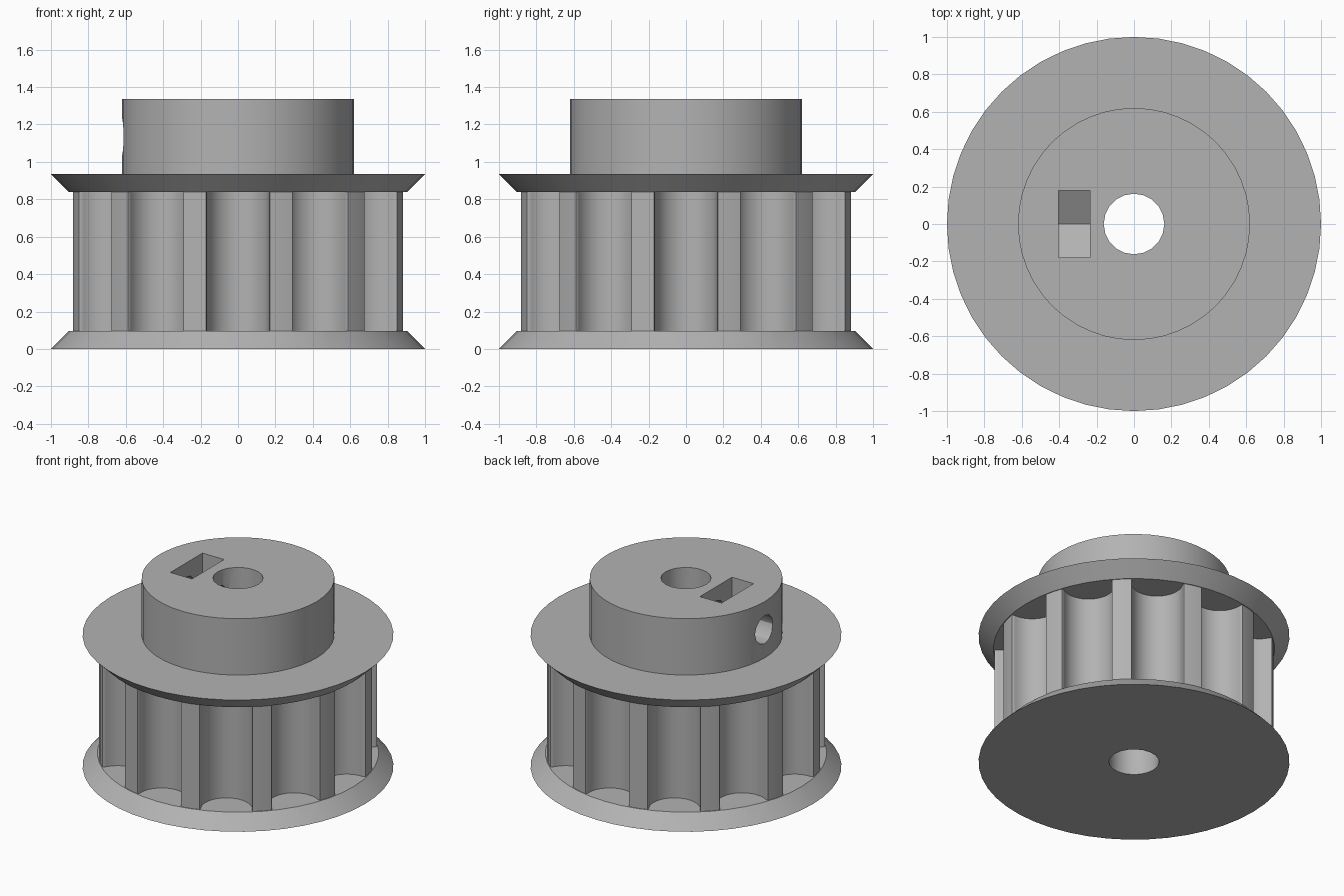
import bpy
import bmesh
from math import sin, cos, pi, radians
from mathutils import Matrix, Vector

cube = bpy.data.objects.get("Cube")
if cube:
    bpy.data.objects.remove(cube)

TEETH = 12
SIDES = TEETH * 4
BODY_R = 0.9
FLANGE_R = 0.905
HUB_R = 0.62
LOW, HIGH, DECK, TOP = 0.095, 0.84, 0.935, 1.335
SCREW_Z = (DECK + TOP) / 2

grey = bpy.data.materials.new("plain grey")
grey.use_nodes = True
colour = (0.45, 0.45, 0.45, 1)
grey.diffuse_color = colour
grey.node_tree.nodes["Principled BSDF"].inputs["Base Color"].default_value = colour


def finish(bm, name):
    bmesh.ops.recalc_face_normals(bm, faces=bm.faces[:])
    mesh = bpy.data.meshes.new(name)
    bm.to_mesh(mesh)
    bm.free()
    mesh.materials.append(grey)
    obj = bpy.data.objects.new(name, mesh)
    bpy.context.collection.objects.link(obj)
    return obj


def prism(bm, outline, start, end, matrix=Matrix()):
    """Extrude a flat outline along local z from start to end."""
    low = [bm.verts.new(matrix @ Vector((x, y, start))) for x, y in outline]
    high = [bm.verts.new(matrix @ Vector((x, y, end))) for x, y in outline]
    bm.faces.new(low)
    bm.faces.new(high)
    for i in range(len(low)):
        j = (i + 1) % len(low)
        bm.faces.new((low[i], low[j], high[j], high[i]))


def arc(cx, cy, r, a, b, steps):
    angles = [radians(a + (b - a) * i / steps) for i in range(steps + 1)]
    return [(cx + r * cos(t), cy + r * sin(t)) for t in angles]


def ring(r, sides):
    return arc(0, 0, r, 0, 360, sides)[:-1]


def cut(target, bm, name):
    cutter = finish(bm, name)
    cutter.hide_render = True
    mod = target.modifiers.new(name, 'BOOLEAN')
    mod.operation = 'DIFFERENCE'
    mod.solver = 'EXACT'
    mod.object = cutter
    bpy.context.view_layer.objects.active = target
    bpy.ops.object.modifier_apply(modifier=name)
    bpy.data.objects.remove(cutter)


# Turned blank: lower flange, body, upper flange and hub
profile = [(1, 0), (FLANGE_R, LOW), (BODY_R, LOW), (BODY_R, HIGH),
           (FLANGE_R, HIGH), (1, DECK), (HUB_R, DECK), (HUB_R, TOP)]
bm = bmesh.new()
loops = [[bm.verts.new((x, y, z)) for x, y in ring(r, SIDES)] for r, z in profile]
for a, b in zip(loops, loops[1:]):
    for i in range(SIDES):
        j = (i + 1) % SIDES
        bm.faces.new((a[i], a[j], b[j], b[i]))
bm.faces.new(loops[0])
bm.faces.new(loops[-1])
pulley = finish(bm, "toothed_pulley")

# Round-bottomed belt grooves with rounded mouths
half, lip, depth = 0.165, 0.04, 0.21
mouth = half + lip
groove = [(BODY_R + 0.03, -mouth)]
groove += arc(BODY_R - lip, -mouth, lip, 0, 90, 5)
groove += arc(BODY_R - depth + half, 0, half, 270, 90, 16)
groove += arc(BODY_R - lip, mouth, lip, -90, 0, 5)
groove += [(BODY_R + 0.03, mouth)]
bm = bmesh.new()
for i in range(TEETH):
    prism(bm, groove, LOW, HIGH, Matrix.Rotation(2 * pi * i / TEETH, 4, 'Z'))
cut(pulley, bm, "belt_grooves")

# Shaft bore
bm = bmesh.new()
prism(bm, ring(0.162, 20), -0.1, TOP + 0.1)
cut(pulley, bm, "shaft_bore")

# Nut slot: open at the top, hexagon point at the bottom
flat = 0.18
tip = flat / cos(radians(30))
slot = [(-flat, 0.3), (-flat, -tip / 2), (0, -tip), (flat, -tip / 2), (flat, 0.3)]
sideways = Matrix(((0, 0, 1, 0), (1, 0, 0, 0), (0, 1, 0, SCREW_Z), (0, 0, 0, 1)))
bm = bmesh.new()
prism(bm, slot, -0.405, -0.235, sideways)
cut(pulley, bm, "nut_slot")

# Set screw hole from the right side into the bore
bm = bmesh.new()
prism(bm, ring(0.1, 12), -0.8, 0, sideways)
cut(pulley, bm, "screw_hole")

bpy.ops.object.select_all(action='DESELECT')
pulley.select_set(True)
bpy.context.view_layer.objects.active = pulley
bpy.ops.object.shade_smooth_by_angle(angle=radians(30))
